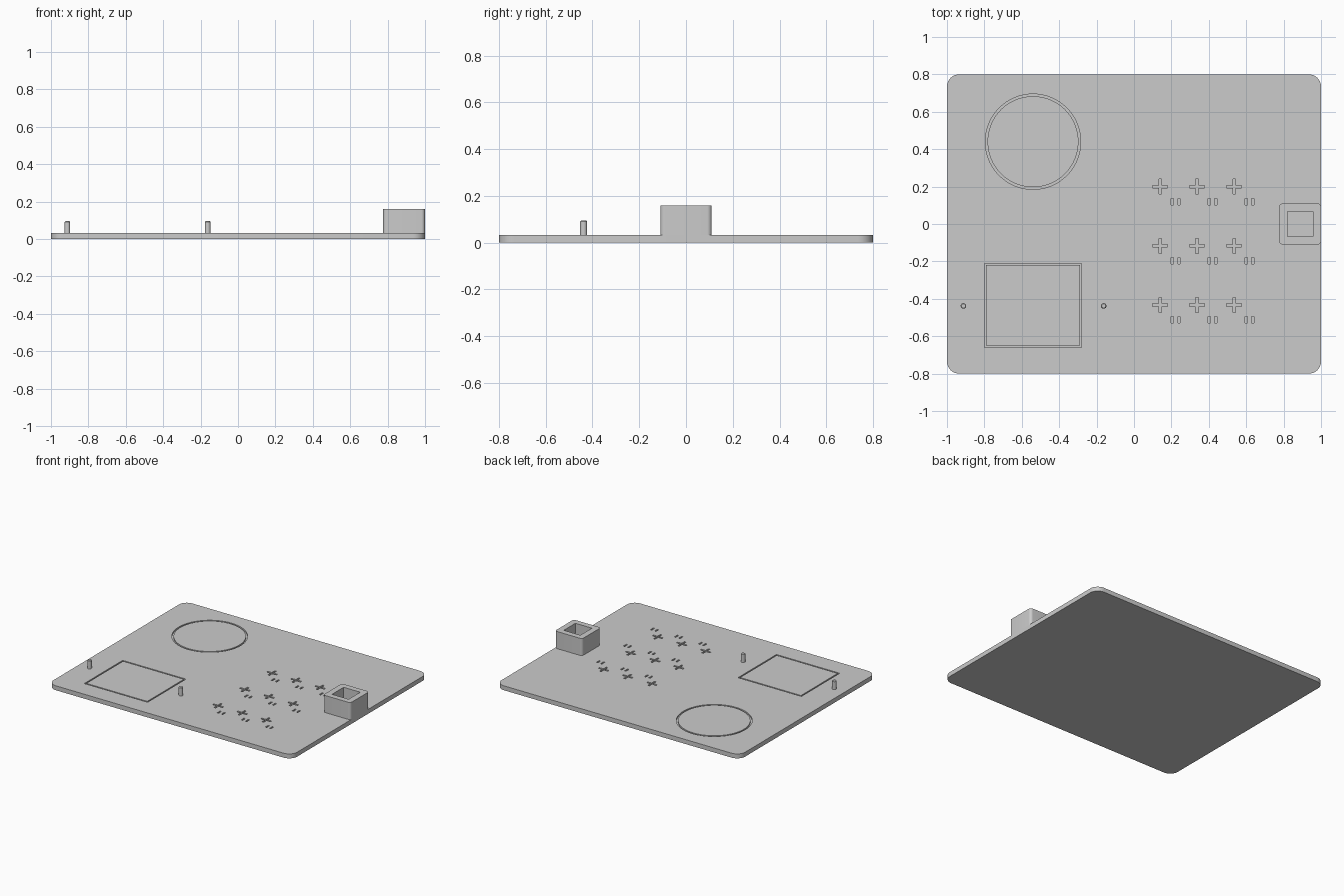
import bpy, bmesh
from math import cos, sin, pi, radians

cube = bpy.data.objects.get("Cube")
if cube:
    bpy.data.objects.remove(cube, do_unlink=True)

PLATE_TOP, GROOVE_FLOOR, ABOVE = 0.033, 0.023, 0.06

grey = bpy.data.materials.new("plain grey")
grey.use_nodes = True
grey.diffuse_color = (0.6, 0.6, 0.6, 1)
grey.node_tree.nodes["Principled BSDF"].inputs["Base Color"].default_value = (0.6, 0.6, 0.6, 1)


def circle(cx, cy, r, n):
    return [(cx + r * cos(2 * pi * i / n), cy + r * sin(2 * pi * i / n)) for i in range(n)]


def rectangle(cx, cy, w, h):
    return [(cx + sx * w / 2, cy + sy * h / 2) for sx, sy in ((-1, -1), (1, -1), (1, 1), (-1, 1))]


def rounded(cx, cy, w, h, r, steps=8):
    points = []
    for k, (sx, sy) in enumerate(((1, 1), (-1, 1), (-1, -1), (1, -1))):
        for i in range(steps + 1):
            a = pi / 2 * (k + i / steps)
            points.append((cx + sx * (w / 2 - r) + r * cos(a), cy + sy * (h / 2 - r) + r * sin(a)))
    return points


def plus(cx, cy, size, width):
    a, b = size / 2, width / 2
    quarter = [(a, -b), (a, b), (b, b)]
    points = []
    for k in range(4):
        for x, y in quarter:
            for _ in range(k):
                x, y = -y, x
            points.append((cx + x, cy + y))
    return points


def prism(bm, outline, z0, z1):
    low, high = ([bm.verts.new((x, y, z)) for x, y in outline] for z in (z0, z1))
    bm.faces.new(low[::-1])
    bm.faces.new(high)
    for i in range(len(low)):
        j = (i + 1) % len(low)
        bm.faces.new((low[i], low[j], high[j], high[i]))


def band(bm, outer, inner, z0, z1):
    """Closed frame between two outlines with equal point counts."""
    loops = [[bm.verts.new((x, y, z)) for x, y in line]
             for line, z in ((outer, z0), (outer, z1), (inner, z1), (inner, z0))]
    for k in range(4):
        a, b = loops[k], loops[(k + 1) % 4]
        for i in range(len(a)):
            j = (i + 1) % len(a)
            bm.faces.new((a[i], a[j], b[j], b[i]))


def make_object(name, bm):
    bmesh.ops.recalc_face_normals(bm, faces=bm.faces)
    mesh = bpy.data.meshes.new(name)
    bm.to_mesh(mesh)
    bm.free()
    mesh.materials.append(grey)
    obj = bpy.data.objects.new(name, mesh)
    bpy.context.collection.objects.link(obj)
    return obj


def activate(obj):
    bpy.ops.object.select_all(action='DESELECT')
    obj.select_set(True)
    bpy.context.view_layer.objects.active = obj


def carve(obj, cutter):
    cutter.hide_render = True
    mod = obj.modifiers.new("carve", 'BOOLEAN')
    mod.operation, mod.solver, mod.object = 'DIFFERENCE', 'EXACT', cutter
    activate(obj)
    bpy.ops.object.modifier_apply(modifier=mod.name)
    bpy.data.objects.remove(cutter, do_unlink=True)


def smooth(obj):
    activate(obj)
    bpy.ops.object.shade_smooth_by_angle(angle=radians(30))


# Base plate with rounded corners
bm = bmesh.new()
prism(bm, rounded(0, 0, 2, 1.6, 0.065), 0, PLATE_TOP)
plate = make_object("base_plate", bm)

# Engraved ring, frame, and grid of crosses with small index notches
bm = bmesh.new()
band(bm, circle(-0.54, 0.44, 0.255, 96), circle(-0.54, 0.44, 0.243, 96), GROOVE_FLOOR, ABOVE)
band(bm, rectangle(-0.54, -0.435, 0.52, 0.45), rectangle(-0.54, -0.435, 0.5, 0.43), GROOVE_FLOOR, ABOVE)
for x in (0.14, 0.337, 0.535):
    for y in (0.2, -0.117, -0.433):
        prism(bm, plus(x, y, 0.08, 0.014), GROOVE_FLOOR, ABOVE)
        for dx in (0.065, 0.1):
            prism(bm, rectangle(x + dx, y - 0.08, 0.012, 0.035), GROOVE_FLOOR, ABOVE)
carve(plate, make_object("groove_cutter", bm))
smooth(plate)

# Square socket block on the edge
bm = bmesh.new()
prism(bm, rounded(0.888, 0, 0.224, 0.22, 0.02), PLATE_TOP, 0.16)
socket = make_object("socket_block", bm)
bm = bmesh.new()
prism(bm, rectangle(0.888, 0, 0.136, 0.136), PLATE_TOP + 0.002, 0.2)
carve(socket, make_object("socket_cutter", bm))
smooth(socket)

# Two upright pins with a chamfered tip
for name, x in (("right_pin", -0.912), ("left_pin", -0.162)):
    bm = bmesh.new()
    prism(bm, circle(x, -0.438, 0.015, 24), PLATE_TOP, 0.095)
    rim = [e for e in bm.edges if all(v.co.z > 0.09 for v in e.verts)]
    bmesh.ops.bevel(bm, geom=rim, offset=0.004, segments=1, affect='EDGES')
    smooth(make_object(name, bm))
